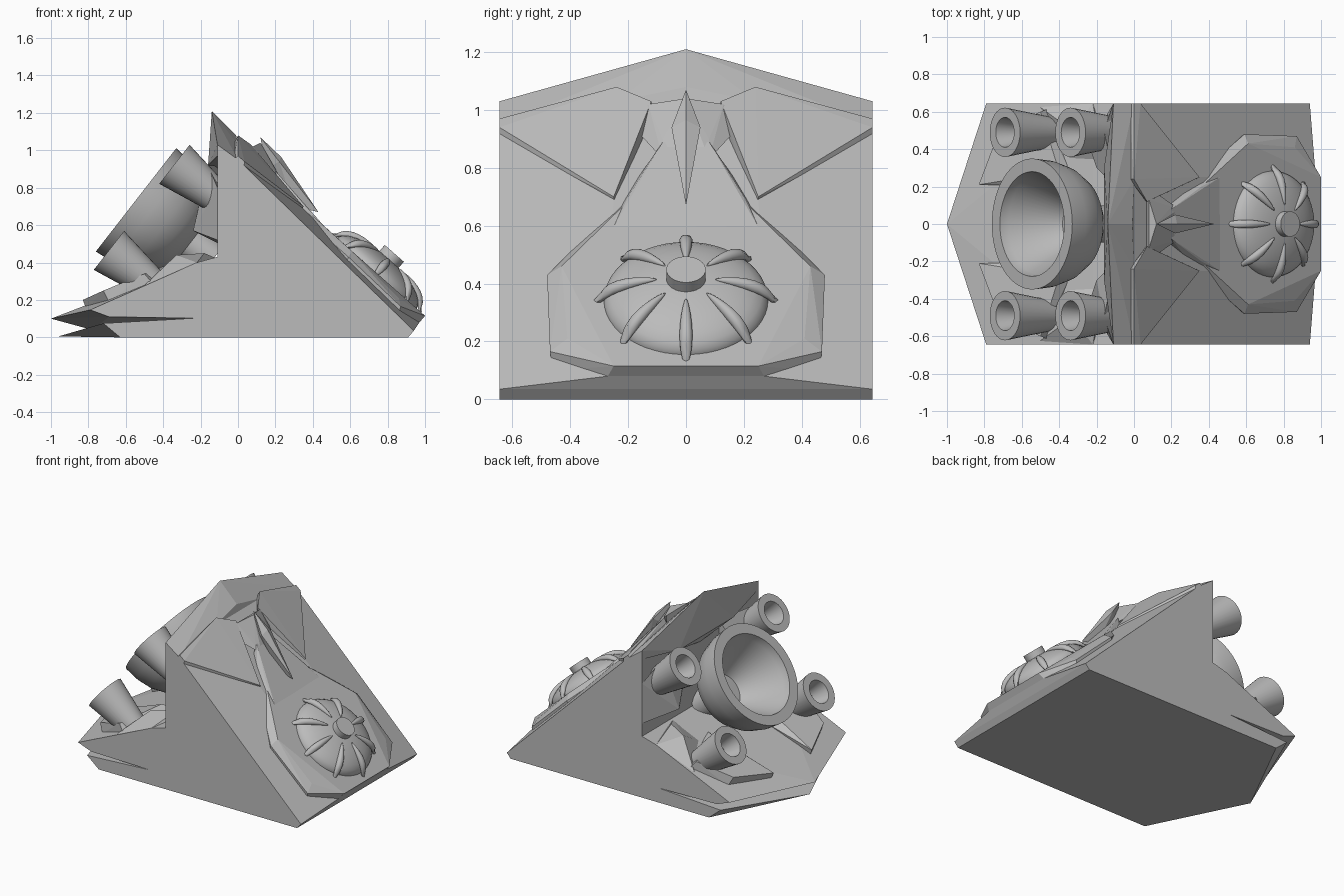
import bpy, bmesh, math
from mathutils import Vector, Matrix

cube = bpy.data.objects.get("Cube")
if cube:
    bpy.data.objects.remove(cube, do_unlink=True)

grey = bpy.data.materials.new("plain grey")
grey.use_nodes = True
COLOUR = (0.5, 0.5, 0.5, 1)
grey.diffuse_color = COLOUR
grey.node_tree.nodes["Principled BSDF"].inputs["Base Color"].default_value = COLOUR


def finish(name, bm, smooth=False):
    bmesh.ops.recalc_face_normals(bm, faces=bm.faces)
    mesh = bpy.data.meshes.new(name)
    bm.to_mesh(mesh)
    bm.free()
    mesh.materials.append(grey)
    obj = bpy.data.objects.new(name, mesh)
    bpy.context.collection.objects.link(obj)
    if smooth:
        bpy.ops.object.select_all(action='DESELECT')
        obj.select_set(True)
        bpy.context.view_layer.objects.active = obj
        bpy.ops.object.shade_smooth_by_angle(angle=math.radians(35))
    return obj


def block(name, points, both=True):
    """Convex faceted block; both=True mirrors its points across y."""
    bm = bmesh.new()
    for x, y, z in points:
        for s in ((1, -1) if both and y else (1,)):
            bm.verts.new((x, s * y, z))
    hull = bmesh.ops.convex_hull(bm, input=bm.verts)
    junk = [g for g in hull["geom_interior"] if isinstance(g, bmesh.types.BMVert)]
    bmesh.ops.delete(bm, geom=junk, context='VERTS')
    bmesh.ops.dissolve_limit(bm, angle_limit=0.02, verts=bm.verts, edges=bm.edges)
    return finish(name, bm)


def pair(name, points):
    for side, s in (("left", -1), ("right", 1)):
        block(f"{name}_{side}", [(x, s * y, z) for x, y, z in points], False)


def frame(origin, axis):
    return Matrix.Translation(origin) @ Vector(axis).to_track_quat('Z', 'Y').to_matrix().to_4x4()


def lathe(name, profile, origin, axis, n=40):
    """Turn a (radius, height) profile around an axis."""
    bm = bmesh.new()
    verts = [bm.verts.new((r, 0, h)) for r, h in profile]
    edges = [bm.edges.new(e) for e in zip(verts, verts[1:])]
    bmesh.ops.spin(bm, geom=verts + edges, cent=(0, 0, 0), axis=(0, 0, 1),
                   angle=math.tau, steps=n, use_duplicate=False)
    bmesh.ops.remove_doubles(bm, verts=bm.verts, dist=0.0005)
    bmesh.ops.transform(bm, matrix=frame(origin, axis), verts=bm.verts)
    return finish(name, bm, True)


W = 0.645

# Main wedge with its roof crest
block("wedge_body", [(-.11, W, 0), (-.11, W, 1.0), (0, W, .95), (.94, W, .035), (.91, W, 0),
                     (.97, .27, .08), (0, .24, 1.03)])
block("roof_crest", [(-.14, 0, 1.21), (-.11, W, 1.03), (0, W, .95), (0, .24, 1.03),
                     (-.01, 0, 1.08), (-.11, W, .97), (-.16, .3, .92), (-.11, 0, .85)])

# Stepped pointed tail
block("tail_upper", [(-1, 0, .1), (-.79, W, .147), (-.69, W, .11), (-.78, 0, .04),
                     (-.22, W, .4), (-.11, W, .43), (-.11, W, .1), (-.11, 0, .43)])
block("tail_lower", [(-.96, 0, .005), (-.63, W, 0), (-.72, W, .075), (-.78, 0, .06),
                     (-.1, W, 0), (-.1, W, .11)])

# Plates around the lower and upper thrusters
pair("floor_plate", [(-.83, .21, .2), (-.72, .5, .25), (-.5, .6, .34), (-.4, .28, .38),
                     (-.81, .22, .15), (-.69, .52, .19), (-.45, .62, .28), (-.3, .2, .35)])
pair("floor_fin", [(-.53, W, .25), (-.22, W, .4), (-.33, .5, .44), (-.18, .42, .45),
                   (-.35, .3, .32), (-.11, .3, .42)])
pair("wall_plate", [(-.11, W, .8), (-.11, W, .52), (-.24, .42, .57), (-.2, .3, .75),
                    (-.16, .5, .92), (-.1, .2, .92), (-.1, .2, .5)])

# Overlapping slabs on the long slope
pair("slope_slab", [(0, W, .97), (0, .24, 1.08), (.07, .12, 1.03), (.35, .25, .7),
                    (.035, W, .94), (-.025, W, .95), (-.025, .24, 1.03), (.03, W, .9),
                    (.06, .12, .9), (.33, .24, .64)])
block("dome_panel", [(1, .25, .115), (.86, .41, .21), (.61, .43, .46), (.36, .2, .685),
                     (.97, .27, .08), (.87, .47, .165), (.59, .48, .43), (.33, .25, .66),
                     (.85, .46, .1), (.57, .47, .36), (.3, .2, .6)])
block("neck_lower", [(.46, .25, .595), (.36, .2, .7), (.2, .08, .89), (.2, .13, .8), (.34, .26, .63)])
block("neck_upper", [(.24, .08, .83), (.19, .08, .9), (.08, .13, 1.02), (.12, 0, 1.04),
                     (.07, .2, .96), (.05, .1, .9)])
block("centre_spike", [(.12, 0, 1.07), (.22, .05, .94), (.23, 0, .965), (.43, 0, .67),
                       (.15, 0, .9), (.3, 0, .7)])

# Ribbed dome with a round hub
DOME, UP = Vector((.74, 0, .34)), Vector((.66, 0, .75)).normalized()
arc = [(.285 * math.cos(t * math.pi / 16), .105 * math.sin(t * math.pi / 16)) for t in range(8)]
lathe("dome", [(.285, -.04)] + arc + [(0, .105)], DOME, UP, 48)
lathe("dome_hub", [(.068, .06), (.068, .145), (0, .145)], DOME, UP, 32)
for i in range(8):
    # Tapered rib following the dome, ending in a rounded tip
    bm = bmesh.new()
    bmesh.ops.create_uvsphere(bm, u_segments=16, v_segments=12, radius=1)
    for v in bm.verts:
        x, y, z = v.co
        r = .21 + .11 * x
        size = .012 + .018 * (x + 1) / 2
        lift = .105 * math.sqrt(max(0, 1 - (r / .3) ** 2))
        v.co = (r, y * size, lift + z * size)
    turn = frame(DOME, UP) @ Matrix.Rotation(i * math.tau / 8, 4, 'Z')
    bmesh.ops.transform(bm, matrix=turn, verts=bm.verts)
    finish(f"dome_rib_{i + 1}", bm, True)

# Engine bell and four thrusters, all aimed up and back
AIM = Vector((-.79, 0, .615)).normalized()
bell = [(0, -.52), (.1, -.52), (.1, -.37), (.19, -.34), (.26, -.28), (.31, -.2), (.34, -.1),
        (.35, 0), (.28, 0), (.27, -.05), (.12, -.3), (0, -.3)]
lathe("engine_bell", bell, (-.545, 0, .735), AIM, 56)
nozzle = [(0, -.29), (.085, -.29), (.132, 0), (.08, 0), (.055, -.12), (0, -.12)]
for height, x, z in (("lower", -.69, .465), ("upper", -.34, .925)):
    for side, y in (("left", -.49), ("right", .49)):
        lathe(f"thruster_{height}_{side}", nozzle, (x, y, z), AIM, 32)
